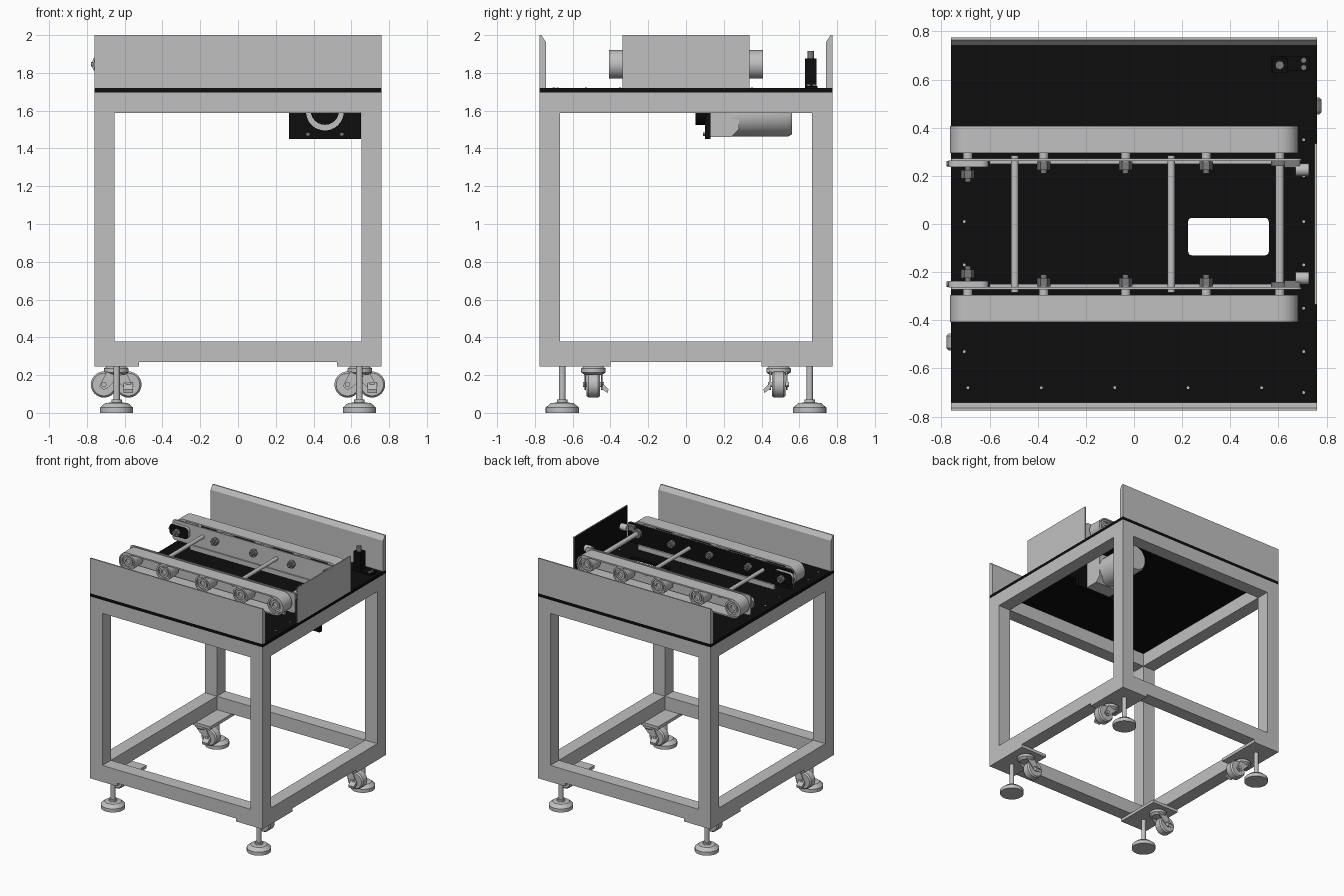
import bpy, bmesh, math
from mathutils import Matrix, Vector

cube = bpy.data.objects.get("Cube")
if cube:
    bpy.data.objects.remove(cube, do_unlink=True)


def material(name, value):
    m = bpy.data.materials.new(name)
    m.use_nodes = True
    colour = (value, value, value, 1)
    m.diffuse_color = colour
    m.node_tree.nodes["Principled BSDF"].inputs["Base Color"].default_value = colour
    return m


GREY = material("light grey metal", 0.53)
BLACK = material("black", 0.004)
DARK = material("dark steel", 0.2)

# Each axis frame maps local (u, v, w) to the model, with w along the axis
FRAMES = {
    "x": Matrix(((0, 0, 1), (1, 0, 0), (0, 1, 0))),
    "y": Matrix(((1, 0, 0), (0, 0, 1), (0, 1, 0))),
    "z": Matrix.Identity(3),
}


def finish(bm, name, mat, smooth=False, inner=None):
    """Make the object; faces pointing along 'inner' turn black."""
    bmesh.ops.recalc_face_normals(bm, faces=bm.faces)
    mesh = bpy.data.meshes.new(name)
    mesh.materials.append(mat)
    if inner:
        mesh.materials.append(BLACK)
        for f in bm.faces:
            f.normal_update()
            f.material_index = int(f.normal.dot(Vector(inner)) > 0.9)
    bm.to_mesh(mesh)
    bm.free()
    ob = bpy.data.objects.new(name, mesh)
    bpy.context.collection.objects.link(ob)
    if smooth:
        bpy.ops.object.select_all(action="DESELECT")
        ob.select_set(True)
        bpy.context.view_layer.objects.active = ob
        bpy.ops.object.shade_smooth_by_angle(angle=math.radians(35))
    return ob


def box(name, x, y, z, mat=GREY, inner=None):
    bm = bmesh.new()
    bmesh.ops.create_cube(bm, size=1)
    for v in bm.verts:
        v.co = [(a + b) / 2 + c * abs(b - a) for (a, b), c in zip((x, y, z), v.co)]
    return finish(bm, name, mat, inner=inner)


def lathe(name, axis, centre, profile, mat=GREY, sides=32):
    """Revolve (radius, offset) points about an axis through the centre."""
    bm = bmesh.new()
    rings = []
    for r, w in profile:
        rings.append([bm.verts.new(FRAMES[axis] @ Vector((
            r * math.cos(math.tau * i / sides), r * math.sin(math.tau * i / sides), w))
            + Vector(centre)) for i in range(sides)])
    for a, b in zip(rings, rings[1:]):
        for i in range(sides):
            j = (i + 1) % sides
            bm.faces.new((a[i], a[j], b[j], b[i]))
    bm.faces.new(rings[0])
    bm.faces.new(rings[-1])
    return finish(bm, name, mat, smooth=sides > 8)


def rod(name, axis, centre, radius, a, b, mat=GREY, sides=24):
    return lathe(name, axis, centre, [(radius, a), (radius, b)], mat, sides)


def prism(name, axis, loops, a, b, mat=GREY, smooth=False, inner=None):
    """Extrude an outline, with optional holes, along an axis."""
    bm = bmesh.new()
    edges = []
    for loop in loops:
        vs = [bm.verts.new(FRAMES[axis] @ Vector((u, v, a))) for u, v in loop]
        edges += [bm.edges.new((vs[i - 1], vs[i])) for i in range(len(vs))]
    bmesh.ops.triangle_fill(bm, edges=edges, use_beauty=True)
    ext = bmesh.ops.extrude_face_region(bm, geom=bm.faces[:])["geom"]
    shift = FRAMES[axis] @ Vector((0, 0, b - a))
    bmesh.ops.translate(bm, verts=[g for g in ext if isinstance(g, bmesh.types.BMVert)], vec=shift)
    return finish(bm, name, mat, smooth, inner)


def rounded(u0, u1, v0, v1, r, n=10):
    pts = []
    corners = ((u1 - r, v1 - r), (u0 + r, v1 - r), (u0 + r, v0 + r), (u1 - r, v0 + r))
    for k, (cu, cv) in enumerate(corners):
        for i in range(n + 1):
            t = math.pi / 2 * (k + i / n)
            pts.append((cu + r * math.cos(t), cv + r * math.sin(t)))
    return [p for i, p in enumerate(pts) if math.dist(p, pts[i - 1]) > 1e-4]


W, D, T = 0.76, 0.775, 0.107   # half width, half depth, tube size
AXLE = 1.845                   # height of the conveyor axles

# Tube frame
for s in (-1, 1):
    for t in (-1, 1):
        box("frame_post", (s * W, s * (W - T)), (t * D, t * (D - T)), (0.27, 1.695))
    for low in (0.27, 1.588):
        box("frame_rail_long", (T - W, W - T), (s * D, s * (D - T)), (low, low + T))
        box("frame_rail_side", (s * W, s * (W - T)), (T - D, D - T), (low, low + T))

# Table plate with window
table = [(-W, -D), (W, -D), (W, D), (-W, D)]
prism("table_plate", "z", [table, rounded(0.225, 0.56, -0.13, 0.025, 0.015, 4)], 1.695, 1.72, BLACK)
spots = [(-0.69 + 0.305 * i, -0.68) for i in range(5)]
spots += [(s * 0.705, y) for s in (-1, 1) for y in (-0.53, -0.17, 0.01)]
spots += [(0.705, y) for y in (-0.7, -0.35, 0.2, 0.35)]
for x, y in spots:
    rod("table_screw", "z", (x, y, 1.72), 0.006, 0, 0.002, GREY, 8)

# Guard panels
for s in (-1, 1):
    section = [(s * D, 1.72), (s * D, 2), (s * (D - 0.01), 2), (s * (D - 0.033), 1.965), (s * (D - 0.033), 1.72)]
    prism("guard_panel", "x", [section], -W, W)
box("end_panel", (0.75, W), (-0.335, 0.335), (1.72, 2), inner=(-1, 0, 0))

# Feet and casters
for s in (-1, 1):
    for t in (-1, 1):
        lathe("levelling_foot", "z", (s * 0.643, t * 0.655, 0), [
            (0.088, 0), (0.088, 0.028), (0.08, 0.035), (0.06, 0.052),
            (0.028, 0.055), (0.028, 0.07), (0.017, 0.07), (0.017, 0.26)])
        box("caster_plate", (s * 0.525, s * W), (t * 0.4, t * D), (0.246, 0.27))
        cx, cy = s * 0.645, t * 0.49
        wx = cx + t * 0.065
        lathe("caster_swivel", "z", (cx, cy, 0), [(0.045, 0.2), (0.065, 0.215), (0.065, 0.235), (0.05, 0.246)])
        lathe("caster_wheel", "y", (wx, cy, 0.15), [
            (0.045, -0.036), (0.06, -0.036), (0.069, -0.025), (0.069, 0.025), (0.06, 0.036), (0.045, 0.036)])
        for e in (-1, 1):
            fork = [(cx - t * 0.045, 0.22), (cx + t * 0.05, 0.22), (wx + t * 0.025, 0.14),
                    (wx, 0.122), (wx - t * 0.025, 0.135)]
            prism("caster_fork", "y", [fork], cy + e * 0.039, cy + e * 0.047)
        rod("caster_axle", "y", (wx, cy, 0.15), 0.014, -0.056, 0.056)
        pedal = [(cy - t * 0.04, 0.13), (cy - t * 0.075, 0.105), (cy - t * 0.08, 0.125), (cy - t * 0.045, 0.16)]
        prism("caster_brake", "x", [pedal], wx - 0.025, wx + 0.025)

# Twin belt conveyors
stations = (-0.69, -0.375, -0.035, 0.3, 0.605)
for s in (-1, 1):
    loops = [rounded(-0.765, 0.682, 1.77, 1.92, 0.0749), rounded(-0.754, 0.671, 1.781, 1.909, 0.0639)]
    prism("belt", "y", loops, s * 0.295, s * 0.408, GREY, True)
    prism("conveyor_plate", "y", [rounded(-0.76, 0.695, 1.755, 1.915, 0.02, 4)], s * 0.262, s * 0.272,
          inner=(0, 1, 0) if s < 0 else None)
    box("plate_foot", (-0.6, 0.6), (s * 0.25, s * 0.272), (1.72, 1.757))
    for i, x in enumerate(stations):
        c = (x, 0, AXLE)
        lathe("pulley", "y", c, [(r, s * w) for r, w in (
            (0.063, 0.3), (0.063, 0.404), (0.05, 0.404), (0.05, 0.39), (0.038, 0.39),
            (0.038, 0.4), (0.022, 0.4), (0.022, 0.385), (0.012, 0.385))])
        rod("pulley_shaft", "y", c, 0.02, s * 0.25, s * 0.31)
        if i == 0:
            prism("tension_block", "y", [rounded(-0.77, -0.605, 1.80, 1.89, 0.03, 5)],
                  s * 0.236, s * 0.263, inner=(0, -s, 0))
        if i < 4:
            end = 0.19 if i == 0 else 0.225
            rod("shaft_nut", "y", c, 0.028, s * end, s * (end + 0.035), DARK, 6)
            rod("shaft_tip", "y", c, 0.013, s * (end - 0.015), s * 0.25, DARK, 12)
        else:
            rod("shaft_bearing", "y", c, 0.035, s * 0.24, s * 0.263, DARK)
    rod("tension_screw", "x", (0, s * 0.25, AXLE), 0.012, -0.778, -0.7, DARK, 12)
    rod("end_sensor", "x", (0, s * 0.225, 1.88), 0.026, 0.67, 0.728)
    box("sensor_bracket", (0.625, 0.69), (s * 0.235, s * 0.263), (1.86, 1.9), DARK)

# Cross shafts
for x, r in ((-0.495, 0.015), (0.155, 0.015), (0.605, 0.018)):
    rod("cross_shaft", "y", (x, 0, AXLE), r, -0.285, 0.285)

# Drive motor under the table
mx, mz = 0.46, 1.575
square = [(0.27, 1.45), (0.65, 1.45), (0.65, 1.695), (0.27, 1.695)]
ring = [(mx + 0.1 * math.cos(math.tau * i / 32), mz + 0.02 + 0.1 * math.sin(math.tau * i / 32)) for i in range(32)]
prism("motor_bracket", "y", [square, ring], 0.1, 0.13, BLACK)
rod("motor_pulley", "y", (mx, 0, 1.6), 0.075, 0.05, 0.13, BLACK)
prism("gearbox", "x", [[(0.13, 1.46), (0.24, 1.46), (0.28, 1.5), (0.28, 1.69), (0.13, 1.69)]], 0.35, 0.57)
lathe("motor_body", "y", (mx, 0, mz), [(0.112, 0.24), (0.112, 0.54), (0.1, 0.56)])
for s in (-1, 1):
    rod("bracket_bolt", "y", (mx + s * 0.09, 0, 1.475), 0.012, 0.09, 0.1, DARK, 6)

# Sensor post
box("sensor_post", (0.575, 0.64), (0.63, 0.69), (1.72, 1.875), BLACK)
rod("sensor_button", "z", (0.605, 0.66, 0), 0.018, 1.875, 1.915, DARK)
box("sensor_base", (0.57, 0.73), (0.635, 0.695), (1.72, 1.73), BLACK)
for y in (0.65, 0.68):
    rod("sensor_screw", "z", (0.705, y, 0), 0.012, 1.73, 1.742, DARK, 12)
